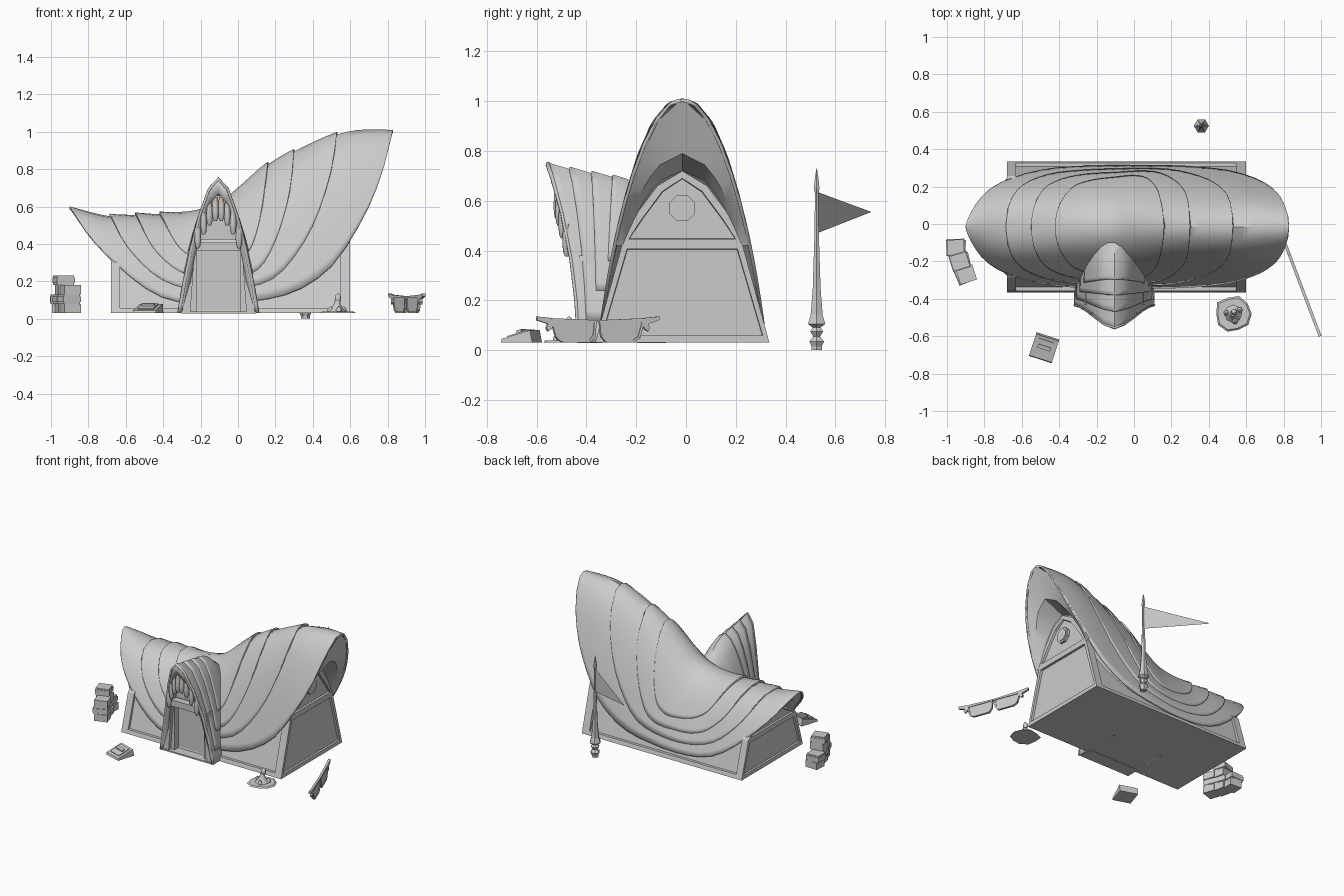
import bpy, bmesh, math
from mathutils import Vector, Matrix

if "Cube" in bpy.data.objects:
    bpy.data.objects.remove(bpy.data.objects["Cube"], do_unlink=True)


def material(name, rgb):
    m = bpy.data.materials.new(name)
    m.use_nodes = True
    m.diffuse_color = (*rgb, 1)
    m.node_tree.nodes["Principled BSDF"].inputs["Base Color"].default_value = (*rgb, 1)
    return m


GREY = material("plain_grey", (0.6, 0.6, 0.6))
TAN = material("tooth_root_tan", (0.6, 0.5, 0.42))
YC, XC, G = -0.015, -0.105, 0.03   # house centre line, entrance centre line, ground


def finish(name, bm, smooth=None, thick=0):
    bmesh.ops.remove_doubles(bm, verts=bm.verts, dist=0.0005)
    bmesh.ops.recalc_face_normals(bm, faces=bm.faces)
    me = bpy.data.meshes.new(name)
    bm.to_mesh(me)
    bm.free()
    ob = bpy.data.objects.new(name, me)
    bpy.context.collection.objects.link(ob)
    me.materials.append(GREY)
    if smooth:
        bpy.ops.object.select_all(action="DESELECT")
        ob.select_set(True)
        bpy.context.view_layer.objects.active = ob
        bpy.ops.object.shade_smooth_by_angle(angle=math.radians(smooth))
    if thick:
        s = ob.modifiers.new("thickness", "SOLIDIFY")
        s.thickness, s.offset = thick, -1
    return ob


def loft(name, rows, closed=False, caps=False, **kw):
    bm = bmesh.new()
    vs = [[bm.verts.new(p) for p in r] for r in rows]
    n = len(rows[0])
    for a, b in zip(vs, vs[1:]):
        for i in range(n if closed else n - 1):
            j = (i + 1) % n
            bm.faces.new((a[i], a[j], b[j], b[i]))
    if caps:
        bm.faces.new(vs[0])
        bm.faces.new(vs[-1])
    return finish(name, bm, **kw)


def prism(name, pts, a, b, place=lambda u, v, w: (u, w, v), **kw):
    return loft(name, [[place(u, v, w) for u, v in pts] for w in (a, b)], True, True, **kw)


def lathe(name, prof, at, n=6, **kw):
    rows = [[(at[0] + r * math.cos(2 * math.pi * i / n), at[1] + r * math.sin(2 * math.pi * i / n), z)
             for i in range(n)] for r, z in prof]
    return loft(name, rows, True, True, **kw)


def box(name, at, size, turn=0):
    bm = bmesh.new()
    m = Matrix.Translation(at) @ Matrix.Rotation(math.radians(turn), 4, "Z") @ Matrix.Diagonal((*size, 1))
    bmesh.ops.create_cube(bm, size=1, matrix=m)
    return finish(name, bm)


def curve(pts, x):
    """Smooth interpolation through (x, z) points."""
    x = min(max(x, pts[0][0]), pts[-1][0])
    i = next(k for k in range(len(pts) - 1) if x <= pts[k + 1][0])
    (x0, z0), (x1, z1) = pts[i], pts[i + 1]
    slope = lambda p, q: (q[1] - p[1]) / (q[0] - p[0])
    m0 = slope(pts[max(i - 1, 0)], pts[i + 1])
    m1 = slope(pts[i], pts[min(i + 2, len(pts) - 1)])
    h, t = x1 - x0, (x - x0) / (x1 - x0)
    return (z0 * (1 + 2 * t) * (1 - t) ** 2 + m0 * h * t * (1 - t) ** 2
            + z1 * t * t * (3 - 2 * t) + m1 * h * t * t * (t - 1))


# Sweeping saddle roof in four overlapping layers, pointed at both tips
RIDGE = [(-.9, .60), (-.7, .55), (-.55, .54), (-.4, .53), (-.25, .535), (-.1, .58), (0, .66),
         (.15, .79), (.3, .88), (.53, .985), (.65, 1.01), (.83, 1.01)]
FULLNESS = [(-.9, .58), (-.8, .45), (-.68, .39), (-.5, .4), (-.3, .46), (0, .5), (.3, .48),
            (.5, .45), (.65, .45), (.83, .48)]
EAVES = [
    [(-.9, .60), (-.8, .45), (-.68, .32), (-.5, .17), (-.35, .10), (-.1, .08), (.1, .10), (.22, .12),
     (.35, .17), (.5, .28), (.6, .42), (.7, .6), (.77, .78), (.83, 1.01)],
    [(-.69, .57), (-.6, .4), (-.45, .24), (-.3, .17), (-.1, .15), (.13, .19), (.25, .27), (.4, .5),
     (.5, .8), (.53, 1.0)],
    [(-.55, .57), (-.45, .38), (-.3, .25), (-.1, .22), (.1, .26), (.2, .42), (.28, .7), (.3, .91)],
    [(-.42, .57), (-.3, .37), (-.1, .3), (.05, .35), (.12, .55), (.16, .84)]]
STEPS = [math.sin(math.pi / 2 * i / 6) for i in range(-6, 7)]


def roof_section(x, k):
    top = curve(RIDGE, x) + 0.014 * k
    low = min(curve(EAVES[k], x), top)
    q, c = curve(FULLNESS, x), 0.355 + 0.005 * k
    w = c * (1 - low / top) ** q
    return [(x, YC + s * w, top * (1 - (abs(s) * w / c) ** (1 / q))) for s in STEPS]


for k, eave in enumerate(EAVES):
    a, b = eave[0][0], eave[-1][0]
    xs = [(a + b) / 2 - (b - a) / 2 * math.cos(math.pi * i / 28) for i in range(29)]
    loft(f"roof_layer_{k + 1}", [roof_section(x, k) for x in xs], smooth=40, thick=0.014)


# Overhang ends: steep fascia to an inner arch, then a soffit back to the gable
def overhang(name, x0, x1, reach, base, wide, apex_a, apex_b):
    rows = [[], [], []]
    n = 8
    for i in range(-n, n + 1):
        t, sgn = 1 - abs(i) / n, (1 if i >= 0 else -1)
        rows[0].append(roof_section(x0 + (x1 - x0) * t, 0)[-1 if sgn > 0 else 0])
        for r, x, top, w in ((1, x0 + reach * t, apex_a, wide), (2, x0, apex_b, wide - .015)):
            rows[r].append((x, YC + sgn * w * (1 - t) ** 0.5, base + (top - base) * t))
    loft(name, rows, smooth=35)


overhang("high_overhang", .6, .83, .15, .42, .255, .79, .72)
overhang("low_overhang", -.68, -.9, -.13, .31, .26, .50, .42)

# Recessed long walls that follow the eaves, with a sill along the bottom
rows = []
for i in range(21):
    x = -.65 + 1.22 * i / 20
    h = curve(EAVES[0], x) + .01
    w = .33 - .285 * (h - G)
    rows.append([(x, YC + y, z) for y, z in ((.33, G), (w, h), (-w, h), (-.33, G))])
loft("long_walls", rows, True, True)
prism("sill", [(YC + y, z) for y, z in ((-.35, G), (.35, G), (.342, .058), (-.342, .058))], -.68, .6,
      lambda u, v, w: (w, u, v))


# Thick gable ends with recessed panels
def gable(name, outer, inner, prof, apex):
    loop = prof + [(0, apex)] + [(-y, z) for y, z in reversed(prof)]
    bm = bmesh.new()
    o, n = [[bm.verts.new((x, YC + y, z)) for y, z in loop] for x in (outer, inner)]
    panels = [bm.faces.new((o[0], o[1], o[-2], o[-1])), bm.faces.new(o[1:-1])]
    bm.faces.new(n)
    for i in range(len(o)):
        j = (i + 1) % len(o)
        bm.faces.new((o[i], o[j], n[j], n[i]))
    bmesh.ops.recalc_face_normals(bm, faces=bm.faces)
    bmesh.ops.inset_individual(bm, faces=panels, thickness=0.03, depth=0)
    bmesh.ops.inset_individual(bm, faces=panels, thickness=0.003, depth=-0.015)
    finish(name, bm)


gable("high_gable", .6, .545, [(.35, G), (.24, .43), (.19, .54), (.1, .66)], .72)
gable("low_gable", -.68, -.63, [(.35, G), (.272, .29), (.19, .37), (.1, .41)], .43)

# Octagonal gable window with a raised rim
for nm, r, d in (("window_rim", .056, .604), ("window_pane", .042, .608)):
    prism(nm, [(YC + r * math.cos(math.pi * (i + .5) / 4), .57 + r * math.sin(math.pi * (i + .5) / 4))
               for i in range(8)], .57, d, lambda u, v, w: (w, u, v))

# Pointed entrance canopy, layered like the roof and sinking into it
for k, foot in enumerate((G + .002, .12, .24, .36)):
    rows = []
    for v in (0, .08, .25, .45, .6, .8, 1):
        row = []
        for s in STEPS:
            c, y = 0.22 + 0.006 * k, -.56 + .09 * k
            for _ in range(4):   # settle the leaning front edge against the falling ridge
                d = y + .56
                top = .755 - .3 * d - .5 * max(0, d - .34) + .01 * k
                w = c * (1 - foot / top) ** .52
                z = top * (1 - (abs(s) * w / c) ** (1 / .52))
                front = -.44 + .04 * k + (-.12 + .05 * k) * (z / .755) ** 2
                y = front + (-.08 - front) * v
            row.append((XC + s * w, y, z))
        rows.append(row)
    loft(f"canopy_layer_{k + 1}", rows, smooth=40, thick=0.014)
    if k == 0:   # broad face band round the opening
        inner = [(XC + (x - XC) * .82, y + .02, G + (z - G) * .88) for x, y, z in rows[0]]
        loft("canopy_rim", [rows[0], inner], smooth=40, thick=0.01)

# Wall behind the canopy mouth, lintel, leaning pillars and recessed door
arch = [(XC + .185 * i / 10, .66 * (1 - i * i / 100)) for i in range(-6, 7)]
prism("mouth_wall", arch, -.405, -.2)
box("lintel", (XC, -.405, .385), (.28, .05, .045))
for sx in (-1, 1):
    prism("pillar", [(XC + sx * u, v) for u, v in ((.15, G), (.2, G), (.155, .38), (.125, .38))], -.43, -.3)
    prism("door_trim", [(XC + sx * u, v) for u, v in ((.118, G), (.155, G), (.14, .37), (.118, .37))], -.405, -.3)
box("door", (XC, -.335, .2), (.25, .05, .34))
box("entrance_base", (XC, -.385, .033), (.40, .10, .01))

# Rounded teeth hanging inside the arch, with tan roots
for i in range(-4, 4):
    s = (i + .5) * .17
    z = .655 - .42 * s * s
    prof = [(.007, z - .13), (.014, z - .115), (.018, z - .08), (.016, z - .03), (.011, z)]
    tooth = lathe("tooth", prof, (XC + .185 * s, -.425 - .12 * (z / .755) ** 2), 8, smooth=50)
    tooth.data.materials.append(TAN)
    for f in tooth.data.polygons:
        f.material_index = int(f.center.z > z - .03)

# Stacked crates alternating with wider cushions
for x, y, turn, count in ((-.95, -.125, -3, 2), (-.928, -.2, 12, 4), (-.90, -.27, 18, 3)):
    for j in range(count):
        z, shift = G + .025 + .05 * j, .004 * (-1) ** j
        if j % 2:
            box("cushion", (x + shift, y, z), (.1, .09, .03), turn + 5)
            box("cushion_middle", (x + shift, y, z), (.092, .082, .05), turn + 5)
        else:
            box("crate", (x + shift, y, z), (.092, .085, .05), turn)

# Sloped plaque on a low plinth, with a small handle
c, turn = Vector((-.48, -.66, 0)), Matrix.Rotation(math.radians(-18), 3, "Z")


def plaque_place(u, v, w):
    return tuple(c + turn @ Vector((w, u, v)))


prism("plaque", [(-.068, G), (.065, G), (.055, .08), (-.064, .045)], -.064, .064, plaque_place)
prism("plaque_face", [(-.045, .05), (.04, .076), (.038, .082), (-.047, .056)], -.046, .046, plaque_place)
for a, b in ((-.035, -.02), (.02, .035), (-.02, .02)):
    prism("plaque_handle", [(-.01, .06), (.01, .066), (.008, .084), (-.012, .078)], a, b, plaque_place)

# Small figure on a puddle-like slab
at = (.53, -.48)
slab = [(r * math.cos(i * math.pi / 5), r * math.sin(i * math.pi / 5))
        for i, r in enumerate((.1, .095, .1, .09, .105, .09, .1, .1, .09, .1))]
loft("puddle_slab", [[(at[0] + x * s, at[1] + y * s, z) for x, y in slab]
                     for s, z in ((1, G), (.9, .038))], True, True)
lathe("figure_body", [(.05, .035), (.03, .055), (.018, .08), (.014, .1)], at, 8, smooth=50)
lathe("figure_head", [(.012, .09), (.017, .105), (.013, .125), (.003, .135)], (.535, -.47), 8, smooth=50)
for dx, dy in ((-.035, .005), (.035, .02), (.01, -.04)):
    lathe("figure_limb", [(.016, .035), (.016, .05), (.004, .065)], (at[0] + dx, at[1] + dy), 6, smooth=50)

# Twin-panel frame shaped like a pair of spectacles
P0, P1 = Vector((.81, -.11, 0)), Vector((.995, -.6, 0))
along = (P1 - P0).normalized()
side = Vector((-along.y, along.x, 0))
mid = (P0 + P1) / 2


def frame_place(u, v, w):
    return tuple(mid + along * u + side * w + Vector((0, 0, v)))


outline = [(.012, .115), (.016, .06), (.035, G + .005), (.15, G + .005), (.175, .05), (.195, .115)]
horn = [(.18, .12), (.2, .085), (.215, .075), (.222, .09), (.215, .105), (.262, .12), (.262, .135), (.21, .13)]
for sx in (-1, 1):
    prism("frame_panel", [(sx * u, v) for u, v in outline], -.003, .003, frame_place)
    for (u0, v0), (u1, v1) in zip(outline, outline[1:] + outline[:1]):
        d = Vector((u1 - u0, v1 - v0)).normalized() * .005
        quad = [(u0 - d.y, v0 + d.x), (u1 - d.y, v1 + d.x), (u1 + d.y, v1 - d.x), (u0 + d.y, v0 - d.x)]
        prism("frame_rim", [(sx * u, v) for u, v in quad], -.008, .008, frame_place)
    prism("frame_horn", [(sx * u, v) for u, v in horn], -.008, .008, frame_place)
prism("frame_bridge", [(-.2, .112), (.2, .112), (.2, .128), (0, .12), (-.2, .128)], -.008, .008, frame_place)

# Turned flag pole with a thin pennant streaming back and to the right
lathe("flag_pole", [(.024, 0), (.024, .015), (.034, .035), (.016, .055), (.03, .075), (.018, .09), (.04, .105),
                    (.028, .14), (.018, .25), (.01, .47), (.008, .63), (.013, .65), (.007, .7), (.001, .73)],
      (.36, .525), 6)
bm = bmesh.new()
bm.faces.new([bm.verts.new(p) for p in ((.355, .528, .47), (-.03, .745, .555), (.355, .528, .635))])
finish("pennant", bm)
